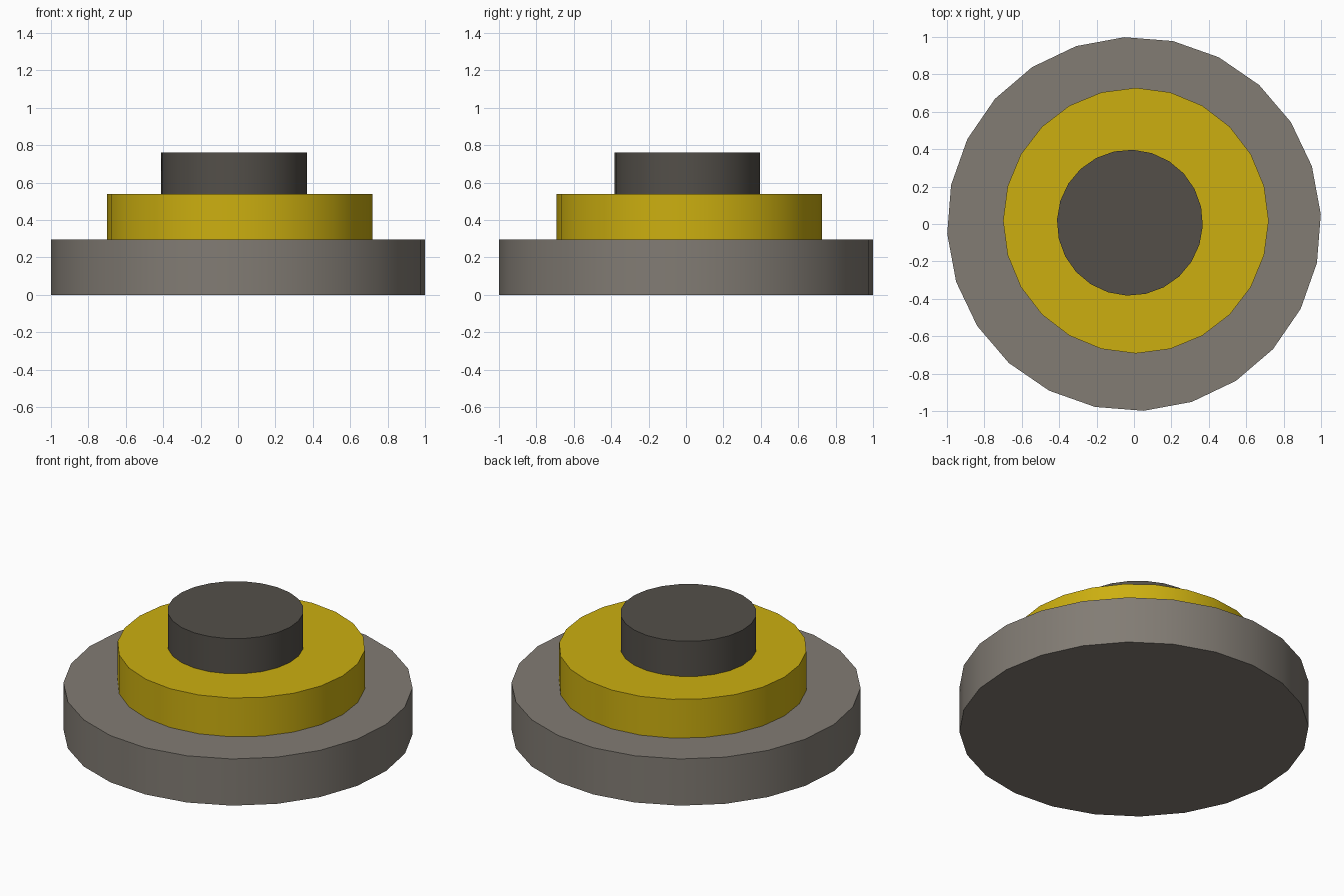
import bpy
import math

if "Cube" in bpy.data.objects:
    bpy.data.objects.remove(bpy.data.objects["Cube"])


def material(name, rgb):
    # sRGB 0-255 converted to linear diffuse colour
    lin = [((c / 255 + 0.055) / 1.055) ** 2.4 for c in rgb]
    m = bpy.data.materials.new(name)
    m.diffuse_color = (*lin, 1.0)
    m.use_nodes = True
    m.node_tree.nodes["Principled BSDF"].inputs["Base Color"].default_value = m.diffuse_color
    return m


def disc(name, x, y, radius, z0, z1, turn, mat):
    # 24-sided disc with its first corner turned from +x
    # (the primitive starts its corners on +y, which matches at 24 sides)
    bpy.ops.mesh.primitive_cylinder_add(
        vertices=24, radius=radius, depth=z1 - z0,
        location=(x, y, (z0 + z1) / 2), rotation=(0, 0, math.radians(turn)))
    ob = bpy.context.object
    ob.name = name
    ob.data.materials.append(mat)
    bpy.ops.object.shade_smooth_by_angle(angle=math.radians(30))
    return ob


grey = material("warm_grey", (130, 124, 116))
yellow = material("mustard_yellow", (204, 175, 16))
dark = material("dark_grey", (83, 79, 73))

# Wide base, middle ring and top button, each slightly off-centre
disc("base_disc", 0.0, 0.0, 1.0, 0.0, 0.295, 3.0, grey)
disc("middle_disc", 0.01, 0.018, 0.71, 0.295, 0.54, 0.0, yellow)
disc("top_button", -0.022, 0.007, 0.39, 0.54, 0.762, -2.5, dark)
